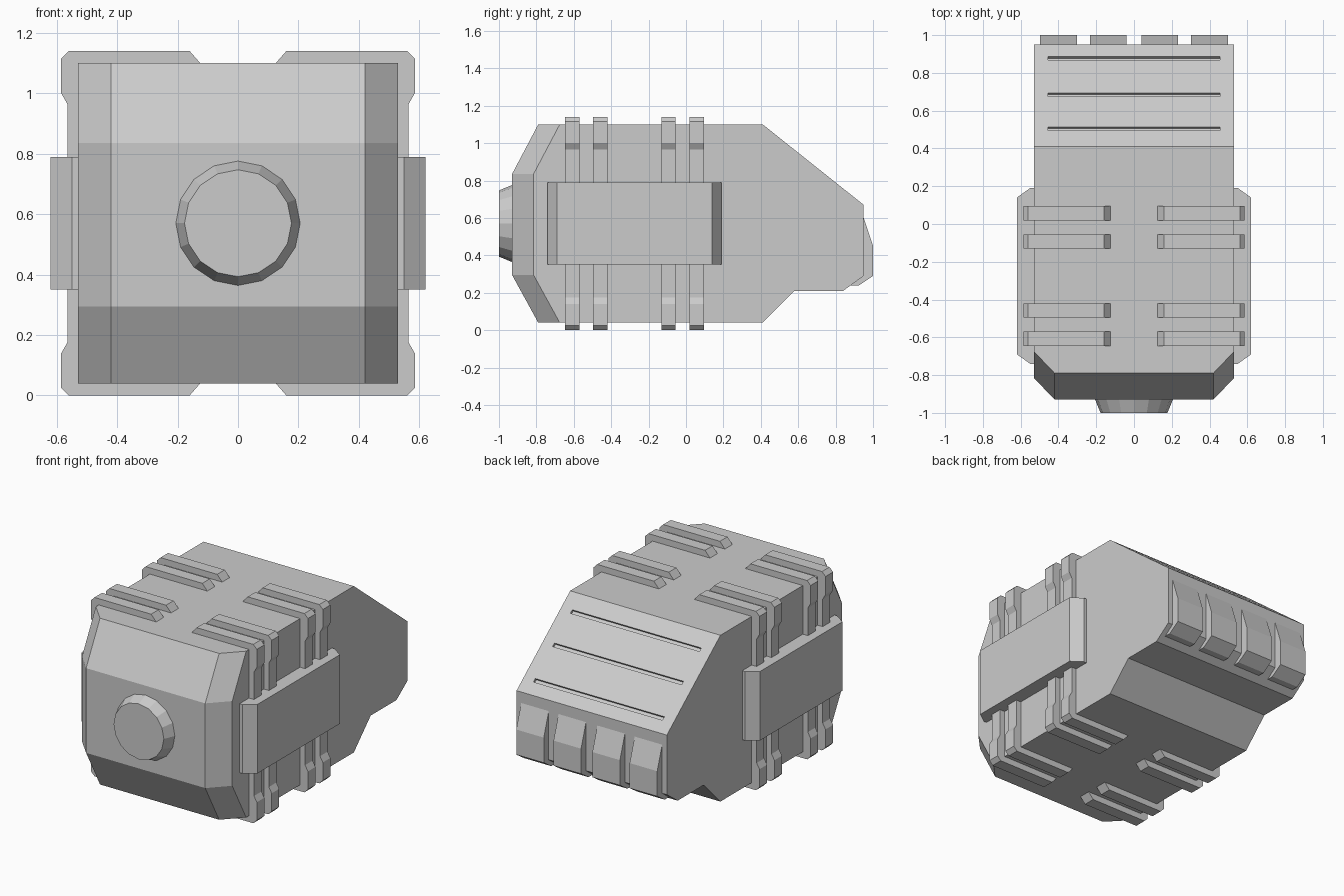
import bpy
import bmesh
import math
from mathutils import Vector, Matrix

cube = bpy.data.objects.get("Cube")
if cube:
    bpy.data.objects.remove(cube, do_unlink=True)

GREY = (0.6, 0.6, 0.6, 1.0)
metal = bpy.data.materials.new("light_grey_metal")
metal.use_nodes = True
metal.diffuse_color = GREY
metal.node_tree.nodes["Principled BSDF"].inputs["Base Color"].default_value = GREY


def finish(name, bm, material=metal):
    bmesh.ops.recalc_face_normals(bm, faces=bm.faces)
    mesh = bpy.data.meshes.new(name)
    bm.to_mesh(mesh)
    bm.free()
    mesh.materials.append(material)
    obj = bpy.data.objects.new(name, mesh)
    bpy.context.collection.objects.link(obj)
    return obj


def loft(name, sections):
    """Skin a list of matching closed loops and cap both ends."""
    bm = bmesh.new()
    rings = [[bm.verts.new(p) for p in s] for s in sections]
    n = len(rings[0])
    for a, b in zip(rings, rings[1:]):
        for i in range(n):
            j = (i + 1) % n
            bm.faces.new((a[i], a[j], b[j], b[i]))
    bm.faces.new(rings[0])
    bm.faces.new(rings[-1])
    # merge coplanar strips into single flat faces
    bmesh.ops.dissolve_limit(bm, angle_limit=0.01, verts=bm.verts, edges=bm.edges)
    return finish(name, bm)


# Body: side profile lofted across x, with the front set back at the corners
rear = [(0.41, 1.1), (0.95, 0.67), (0.95, 0.29), (0.84, 0.21), (0.58, 0.21), (0.41, 0.04)]
front = [(-0.79, 0.04), (-0.93, 0.295), (-0.93, 0.835), (-0.79, 1.1)]


def body_section(x, setback):
    return [(x, y, z) for y, z in rear] + [(x, y + setback, z) for y, z in front]


body = loft("body", [body_section(-0.53, 0.115), body_section(-0.42, 0),
                     body_section(0.42, 0), body_section(0.53, 0.115)])

# Three shallow grooves cut into the sloping rear deck
slope = math.atan2(0.67 - 1.1, 0.95 - 0.41)
bm = bmesh.new()
for y in (0.505, 0.685, 0.877):
    z = 1.1 + (y - 0.41) * math.tan(slope)
    place = Matrix.Translation((0, y, z)) @ Matrix.Rotation(slope, 4, 'X')
    bmesh.ops.create_cube(bm, size=1, matrix=place @ Matrix.Diagonal((0.91, 0.024, 0.03, 1)))
cutter = finish("groove_cutter", bm)
cutter.hide_render = True
cutter.hide_set(True)
cut = body.modifiers.new("grooves", 'BOOLEAN')
cut.operation = 'DIFFERENCE'
cut.solver = 'EXACT'
cut.object = cutter
bpy.context.view_layer.update()
cut_mesh = bpy.data.meshes.new_from_object(body.evaluated_get(bpy.context.evaluated_depsgraph_get()))
body.modifiers.clear()
body.data = cut_mesh
bpy.data.objects.remove(cutter, do_unlink=True)

# Front knob: sixteen-sided tapered disc
bm = bmesh.new()
bmesh.ops.create_cone(bm, cap_ends=True, segments=16, radius1=0.21, radius2=0.177, depth=0.08,
                      matrix=Matrix.Translation((0, -0.96, 0.57)) @ Matrix.Rotation(math.pi / 2, 4, 'X'))
finish("front_knob", bm)

# Clamp ribs wrap the top, side and bottom edges; side panels cover their middles
half = [(0.51, 1.09), (0.125, 1.09), (0.125, 1.1), (0.16, 1.14), (0.56, 1.14),
        (0.585, 1.115), (0.585, 1.0), (0.565, 0.965)]
rib = half + [(x, 1.14 - z) for x, z in reversed(half)]
panel = [(0.52, -0.74), (0.55, -0.74), (0.62, -0.69), (0.62, 0.14), (0.55, 0.19), (0.52, 0.19)]
for side, s in (("left", 1), ("right", -1)):
    for i, y in enumerate((-0.608, -0.458, -0.093, 0.057)):
        loft(f"{side}_rib_{i + 1}", [[(s * x, y + d, z) for x, z in rib] for d in (-0.038, 0.038)])
    loft(f"{side}_panel", [[(s * x, y, z) for x, y in panel] for z in (0.35, 0.79)])

# Rear vent blocks
block = [(0.93, 0.61), (0.95, 0.6), (1.0, 0.45), (1.0, 0.29), (0.925, 0.24), (0.87, 0.24), (0.87, 0.3)]
for i, x in enumerate((-0.4, -0.137, 0.137, 0.4)):
    loft(f"rear_block_{i + 1}", [[(x + d, y, z) for y, z in block] for d in (-0.097, 0.097)])
